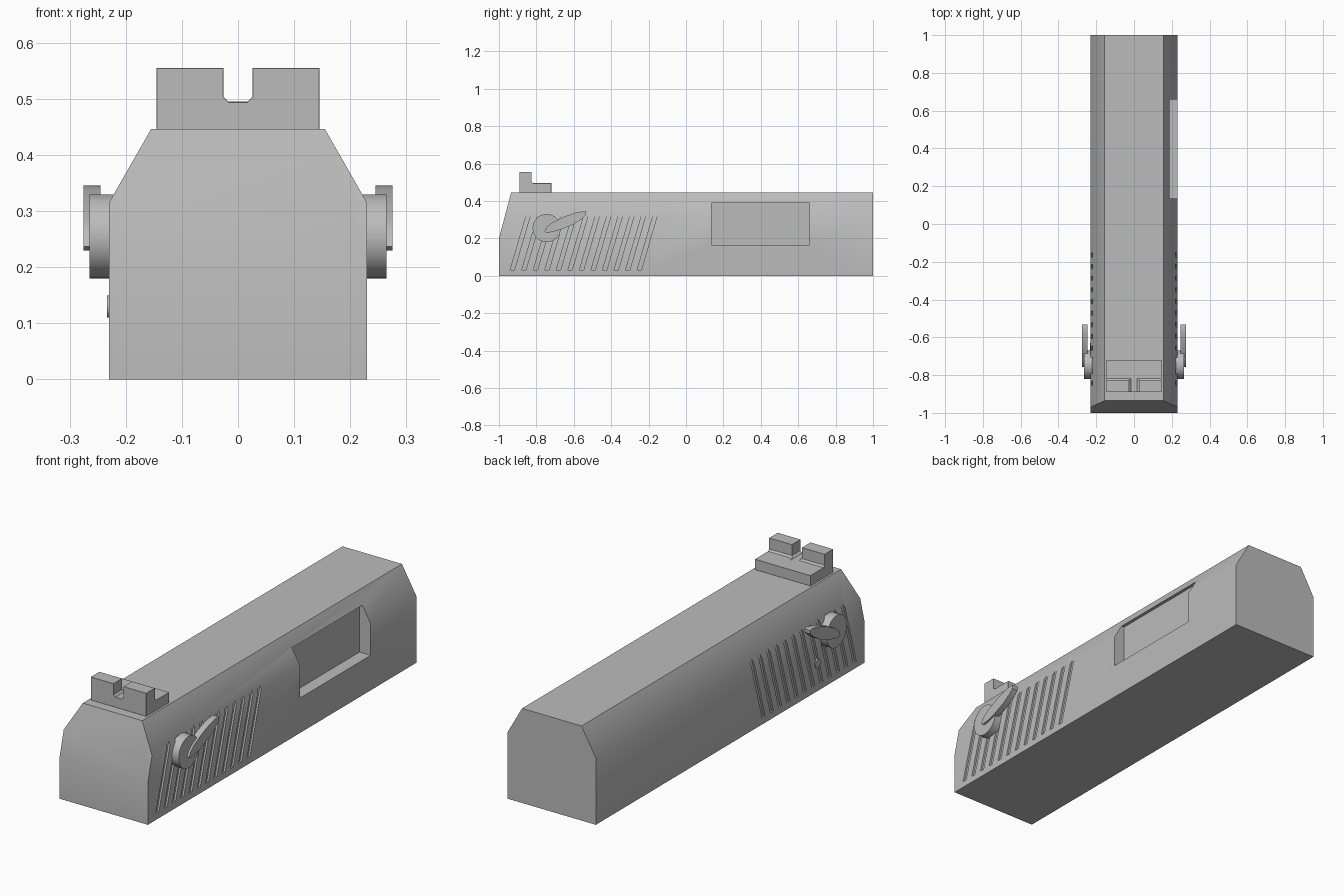
import bpy, bmesh, math

if "Cube" in bpy.data.objects:
    bpy.data.objects.remove(bpy.data.objects["Cube"])

grey = bpy.data.materials.new("satin_grey")
grey.diffuse_color = (0.5, 0.5, 0.5, 1)
grey.use_nodes = True
grey.node_tree.nodes["Principled BSDF"].inputs["Base Color"].default_value = grey.diffuse_color


def add_prism(bm, pts, axis, a, b):
    """Extrude a 2D outline along axis 'x' (pts = y,z) or 'y' (pts = x,z)."""
    def place(p, t):
        return (t, p[0], p[1]) if axis == 'x' else (p[0], t, p[1])
    lo = [bm.verts.new(place(p, a)) for p in pts]
    hi = [bm.verts.new(place(p, b)) for p in pts]
    n = len(pts)
    bm.faces.new(lo)
    bm.faces.new(hi[::-1])
    for i in range(n):
        j = (i + 1) % n
        bm.faces.new((lo[j], lo[i], hi[i], hi[j]))


def finish(bm, name):
    bmesh.ops.recalc_face_normals(bm, faces=bm.faces)
    me = bpy.data.meshes.new(name)
    bm.to_mesh(me)
    bm.free()
    ob = bpy.data.objects.new(name, me)
    bpy.context.collection.objects.link(ob)
    me.materials.append(grey)
    return ob


def apply_modifiers(ob):
    bpy.context.view_layer.objects.active = ob
    for m in list(ob.modifiers):
        bpy.ops.object.modifier_apply(modifier=m.name)


def cut(ob, cutter):
    m = ob.modifiers.new("cut", 'BOOLEAN')
    m.operation = 'DIFFERENCE'
    m.solver = 'EXACT'
    m.object = cutter
    apply_modifiers(ob)
    bpy.data.objects.remove(cutter)


def smooth(ob, deg):
    bpy.ops.object.select_all(action='DESELECT')
    ob.select_set(True)
    bpy.context.view_layer.objects.active = ob
    bpy.ops.object.shade_smooth_by_angle(angle=math.radians(deg))


def circle(cy, cz, r, n):
    return [(cy + r * math.cos(2 * math.pi * i / n),
             cz + r * math.sin(2 * math.pi * i / n)) for i in range(n)]


# Main body: chamfered section with a sloped upper front
bm = bmesh.new()
add_prism(bm, [(-.23, 0), (.23, 0), (.23, .315), (.155, .446),
               (-.155, .446), (-.23, .315)], 'y', -1, 1)
r = bmesh.ops.bisect_plane(bm, geom=bm.verts[:] + bm.edges[:] + bm.faces[:],
                           plane_co=(0, -1, .2), plane_no=(0, -.246, .065),
                           clear_outer=True)
bmesh.ops.holes_fill(bm, edges=[e for e in bm.edges if e.is_boundary])
body = finish(bm, "main_body")

# Slanted grip grooves on both sides
bm = bmesh.new()
for s in (-1, 1):
    for i in range(12):
        y = -.929 + i * .0617
        add_prism(bm, [(y - .011, .03), (y + .011, .03),
                       (y + .103, .345), (y + .081, .345)],
                  'x', s * .221, s * .3)
cut(body, finish(bm, "groove_cutter"))

# Rectangular side recess
bm = bmesh.new()
add_prism(bm, [(.135, .165), (.66, .165), (.66, .39), (.135, .39)], 'x', .172, .3)
cut(body, finish(bm, "recess_cutter"))
smooth(body, 31)

# Notched block on top: L profile with a round-cornered notch
bm = bmesh.new()
add_prism(bm, [(-.89, .446), (-.72, .446), (-.72, .495), (-.818, .495),
               (-.826, .503), (-.826, .555), (-.89, .555)], 'x', -.145, .145)
sight = finish(bm, "top_notched_block")
bm = bmesh.new()
add_prism(bm, [(-.026, .6), (-.026, .504), (-.016, .494), (.016, .494),
               (.026, .504), (.026, .6)], 'y', -.95, -.8)
cut(sight, finish(bm, "notch_cutter"))
bv = sight.modifiers.new("edges", 'BEVEL')
bv.width = .005
bv.segments = 1
bv.limit_method = 'ANGLE'
bv.angle_limit = math.radians(50)
apply_modifiers(sight)
smooth(sight, 30)

# Side pivots and curved lever blades, mirrored left and right
blade = [(-.757, .237), (-.745, .261), (-.715, .285), (-.65, .317), (-.59, .338),
         (-.545, .346), (-.533, .343), (-.535, .325), (-.56, .302), (-.6, .276),
         (-.66, .25), (-.71, .235), (-.745, .230)]
for s, side in ((-1, "left"), (1, "right")):
    bm = bmesh.new()
    add_prism(bm, circle(-.745, .255, .075, 40), 'x', s * .205, s * .265)
    smooth(finish(bm, side + "_lever_pivot"), 30)
    bm = bmesh.new()
    add_prism(bm, blade, 'x', s * .245, s * .275)
    smooth(finish(bm, side + "_lever_blade"), 30)

# Small marker stud on the left side only
bm = bmesh.new()
add_prism(bm, circle(-.65, .13, .02, 20), 'x', -.2335, -.222)
smooth(finish(bm, "left_marker_stud"), 30)
